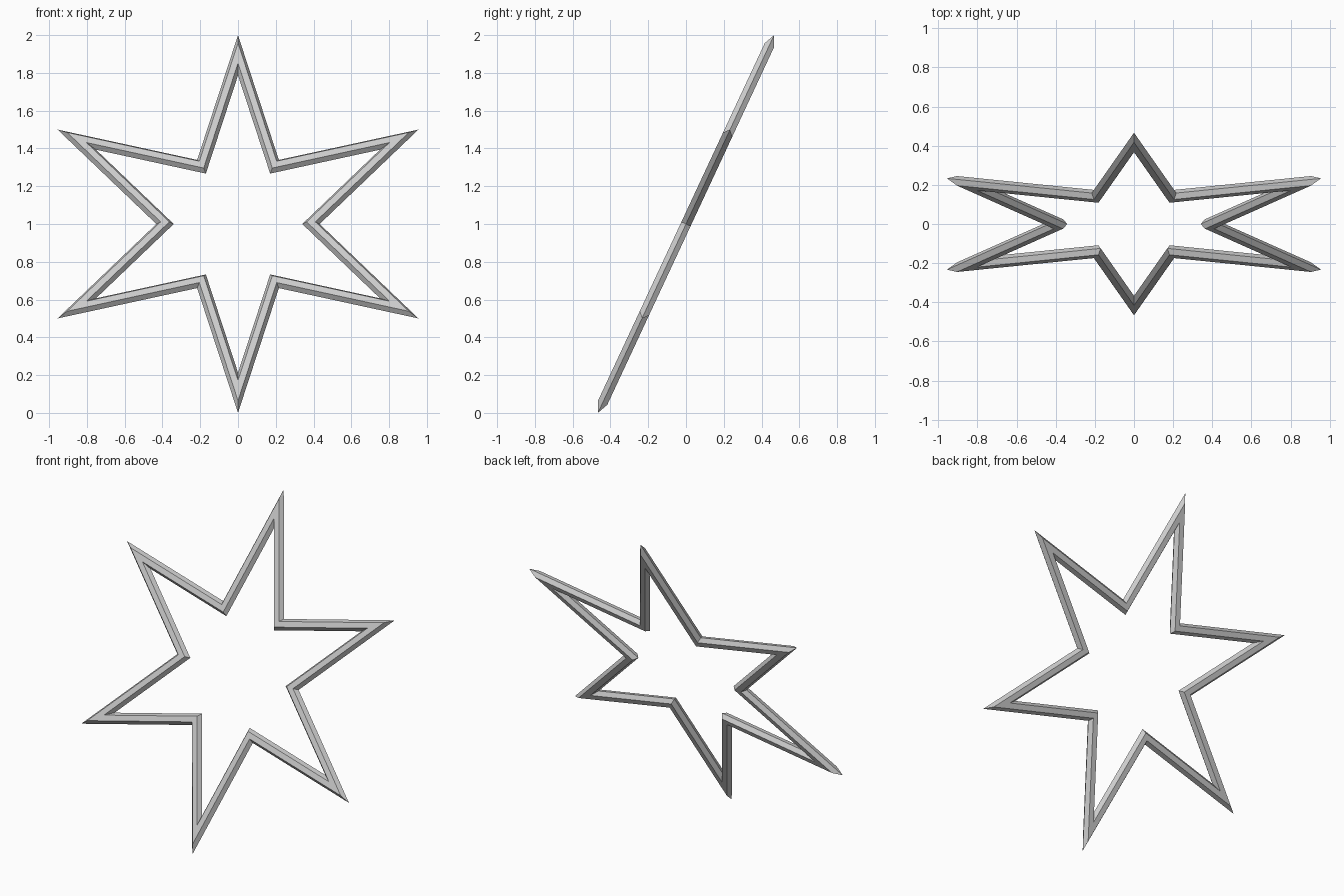
import bpy, bmesh
from math import sin, cos, pi, radians

if "Cube" in bpy.data.objects:
    bpy.data.objects.remove(bpy.data.objects["Cube"])

POINTS = 6                        # star tips
SIDES = 6                         # sides of the tube's cross-section
TILT = radians(25)                # lean of the star plane
TIP_OUT, TIP_IN = 1.103, 0.868    # outer / inner radius at the tips
NOTCH = 0.392                     # notch radius relative to tip radius
TUBE = 0.031                      # tube radius across the star plane


def tube_ring(i):
    """Mitred hexagonal section at corner i (even = tip, odd = notch)."""
    a = pi * i / POINTS
    scale = NOTCH if i % 2 else 1.0
    mid, half = (TIP_OUT + TIP_IN) / 2, (TIP_OUT - TIP_IN) / 2
    ring = []
    for j in range(SIDES):
        b = 2 * pi * j / SIDES
        r = scale * (mid + half * cos(b))
        d = -TUBE * sin(b)
        up = r * cos(a)
        ring.append((r * sin(a),
                     up * sin(TILT) + d * cos(TILT),
                     1 + up * cos(TILT) - d * sin(TILT)))
    return ring


# Star frame: sections joined into a closed loop
bm = bmesh.new()
rings = [[bm.verts.new(p) for p in tube_ring(i)] for i in range(2 * POINTS)]
for i, ring in enumerate(rings):
    following = rings[(i + 1) % len(rings)]
    for j in range(SIDES):
        k = (j + 1) % SIDES
        bm.faces.new((ring[j], ring[k], following[k], following[j]))
bmesh.ops.recalc_face_normals(bm, faces=bm.faces)
mesh = bpy.data.meshes.new("star_frame")
bm.to_mesh(mesh)
bm.free()
bpy.context.collection.objects.link(bpy.data.objects.new("star_frame", mesh))
